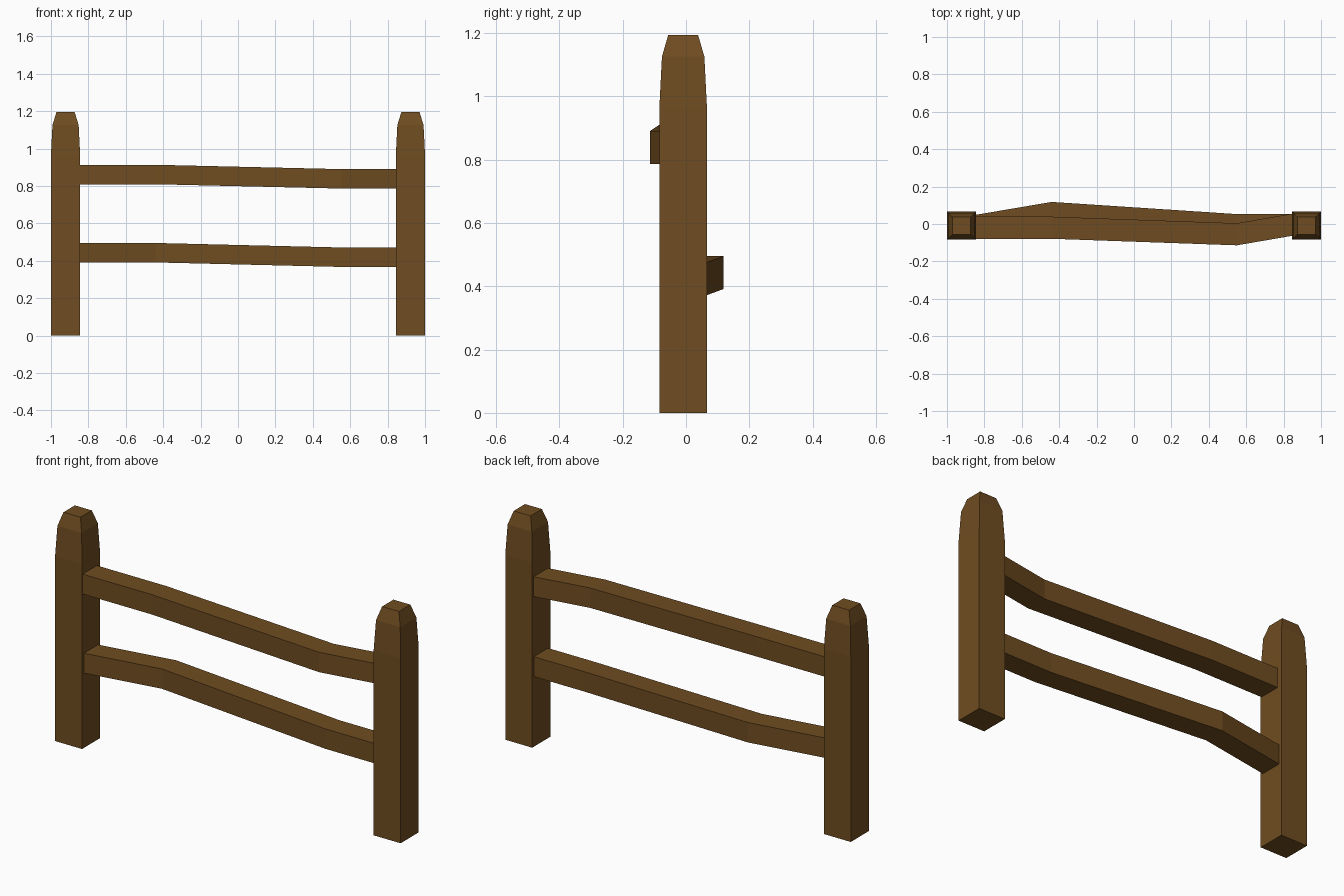
import bpy

if "Cube" in bpy.data.objects:
    bpy.data.objects.remove(bpy.data.objects["Cube"])

wood = bpy.data.materials.new("brown_wood")
wood.diffuse_color = (0.16, 0.073, 0.015, 1)
wood.use_nodes = True
wood.node_tree.nodes["Principled BSDF"].inputs["Base Color"].default_value = wood.diffuse_color


def loft(name, rings):
    """Skin a chain of four-cornered rings and cap both ends."""
    verts = [p for ring in rings for p in ring]
    faces = [(3, 2, 1, 0), tuple(len(verts) - 4 + i for i in range(4))]
    for k in range(0, len(verts) - 4, 4):
        for i in range(4):
            j = (i + 1) % 4
            faces.append((k + i, k + j, k + 4 + j, k + 4 + i))
    mesh = bpy.data.meshes.new(name)
    mesh.from_pydata(verts, [], faces)
    mesh.materials.append(wood)
    obj = bpy.data.objects.new(name, mesh)
    bpy.context.collection.objects.link(obj)
    return obj


SIGNS = [(-1, -1), (1, -1), (1, 1), (-1, 1)]


# Posts: square section, tapering in steps to a blunt top
def post(name, cx):
    cy = -0.009
    profile = [(0.0, 0.078, 0.075), (0.967, 0.078, 0.075),
               (1.125, 0.070, 0.067), (1.194, 0.049, 0.047)]
    loft(name, [[(cx + s * hx, cy + t * hy, z) for s, t in SIGNS]
                for z, hx, hy in profile])


post("left_post", -0.922)
post("right_post", 0.922)


# Rails: crooked rectangular beams with ends buried in the posts
def rail(name, path):
    hy, hz = 0.059, 0.052
    loft(name, [[(x, y + s * hy, z + t * hz) for s, t in SIGNS]
                for x, y, z in path])


rail("upper_rail", [(-0.87, -0.02, 0.861), (-0.44, -0.02, 0.861),
                    (0.55, -0.055, 0.838), (0.87, 0.0, 0.838)])
rail("lower_rail", [(-0.87, -0.014, 0.443), (-0.44, 0.059, 0.443),
                    (0.55, -0.006, 0.419), (0.87, -0.006, 0.419)])
